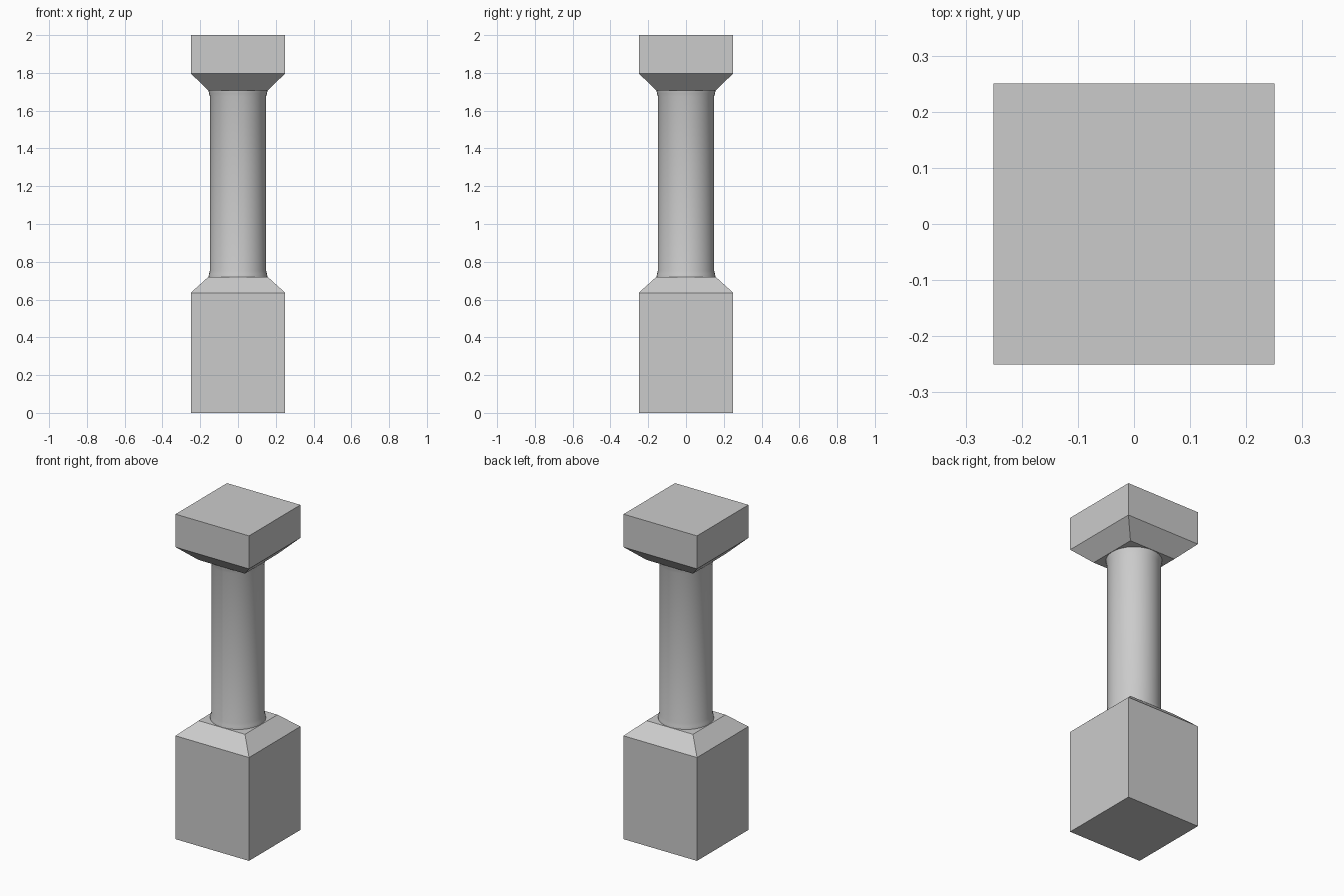
import bpy, bmesh, math

if "Cube" in bpy.data.objects:
    bpy.data.objects.remove(bpy.data.objects["Cube"])


def finish(name, bm):
    bmesh.ops.recalc_face_normals(bm, faces=bm.faces)
    mesh = bpy.data.meshes.new(name)
    bm.to_mesh(mesh)
    bm.free()
    obj = bpy.data.objects.new(name, mesh)
    bpy.context.collection.objects.link(obj)
    return obj


def square_block(name, sections):
    """Stack square sections given as (half width, z) into a closed block."""
    bm = bmesh.new()
    rings = [[bm.verts.new((sx * h, sy * h, z))
              for sx, sy in ((-1, -1), (1, -1), (1, 1), (-1, 1))]
             for h, z in sections]
    for low, high in zip(rings, rings[1:]):
        for i in range(4):
            j = (i + 1) % 4
            bm.faces.new((low[i], low[j], high[j], high[i]))
    bm.faces.new(rings[0][::-1])
    bm.faces.new(rings[-1])
    return finish(name, bm)


# Pedestal and capital with sloped shoulders
square_block("pedestal", [(0.25, 0), (0.25, 0.636), (0.158, 0.719)])
square_block("capital", [(0.158, 1.708), (0.25, 1.797), (0.25, 2.0)])

# Round shaft with slightly flared ends, open seam at the front
bm = bmesh.new()
profile = [(0.156, 0.719), (0.154, 0.735), (0.149, 0.752),
           (0.149, 1.675), (0.154, 1.692), (0.156, 1.708)]
verts = [bm.verts.new((0, -r, z)) for r, z in profile]
edges = [bm.edges.new(pair) for pair in zip(verts, verts[1:])]
bmesh.ops.spin(bm, geom=verts + edges, cent=(0, 0, 0), axis=(0, 0, 1),
               angle=math.tau, steps=32, use_merge=False)
shaft = finish("shaft", bm)
bpy.context.view_layer.objects.active = shaft
shaft.select_set(True)
bpy.ops.object.shade_smooth_by_angle(angle=math.radians(30))
